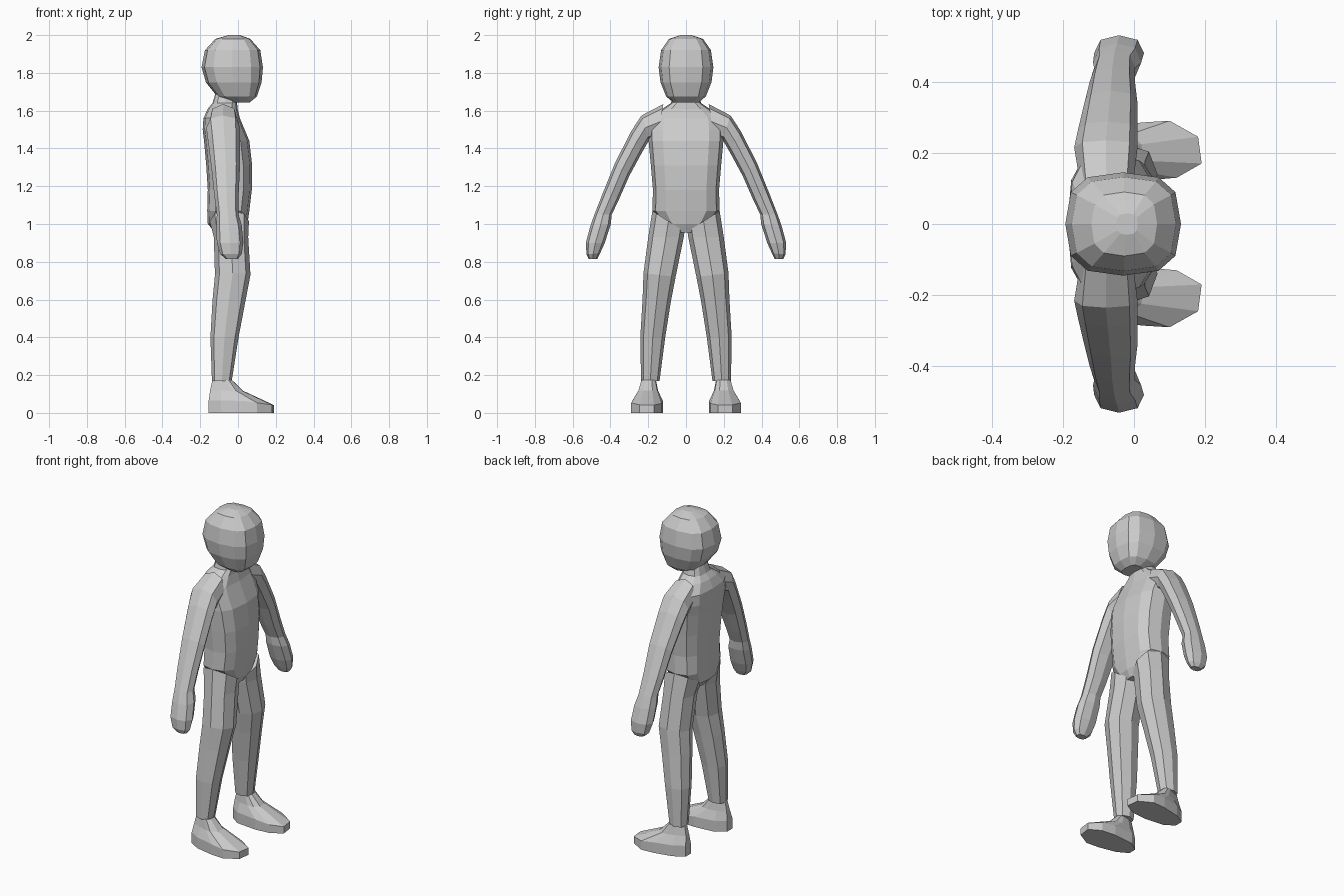
import bpy, bmesh, math
from mathutils import Vector


def ring(a, b, x0, x1, n=8, power=0.85):
    """Rounded section between two (y, z) points, spanning x0..x1."""
    a, b = Vector((0, *a)), Vector((0, *b))
    mid, half = (a + b) / 2, (b - a) / 2
    soft = lambda v: math.copysign(abs(v) ** power, v) if abs(v) > 1e-6 else 0.0
    pts = []
    for i in range(n):
        t = 2 * math.pi * i / n
        p = mid + half * soft(math.cos(t))
        p.x = (x0 + x1) / 2 + (x1 - x0) / 2 * soft(math.sin(t))
        pts.append(p)
    return pts


def level(z, y, x0, x1, n=12, power=0.7):
    return ring((-y, z), (y, z), x0, x1, n, power)


def loft(name, rings, mirror=False):
    bm = bmesh.new()
    loops = [[bm.verts.new(p) for p in r] for r in rings]
    for lo, hi in zip(loops, loops[1:]):
        n = len(lo)
        for i in range(n):
            j = (i + 1) % n
            bm.faces.new((lo[i], lo[j], hi[j], hi[i]))
    bm.faces.new(loops[0])
    bm.faces.new(loops[-1])
    bmesh.ops.recalc_face_normals(bm, faces=bm.faces)
    mesh = bpy.data.meshes.new(name)
    bm.to_mesh(mesh)
    bm.free()
    obj = bpy.data.objects.new(name, mesh)
    bpy.context.collection.objects.link(obj)
    if mirror:
        m = obj.modifiers.new("mirror", 'MIRROR')
        m.use_axis = (False, True, False)
        m.use_mirror_merge = False
    return obj


# head: boxy rounded form
loft("head", [level(*r) for r in (
    (1.642, 0.065, -0.03, 0.06), (1.675, 0.105, -0.11, 0.10),
    (1.75, 0.135, -0.17, 0.125), (1.83, 0.145, -0.193, 0.132),
    (1.92, 0.132, -0.175, 0.118), (1.98, 0.09, -0.12, 0.065),
    (2.0, 0.03, -0.05, 0.01))])

# torso with neck and seat
loft("torso", [level(*r) for r in (
    (0.955, 0.05, -0.12, 0.03), (1.0, 0.12, -0.16, 0.05),
    (1.07, 0.178, -0.163, 0.06), (1.18, 0.175, -0.16, 0.073),
    (1.31, 0.186, -0.168, 0.075), (1.44, 0.198, -0.18, 0.06),
    (1.5, 0.2, -0.187, 0.035), (1.56, 0.19, -0.183, 0.01),
    (1.61, 0.125, -0.16, -0.002), (1.64, 0.08, -0.135, -0.005),
    (1.69, 0.068, -0.12, -0.01))])

# arms: shoulder to mitten hand
loft("arm", [ring(*r) for r in (
    ((0.15, 1.45), (0.12, 1.635), -0.155, 0.0),
    ((0.195, 1.445), (0.235, 1.575), -0.168, 0.01),
    ((0.235, 1.375), (0.288, 1.495), -0.158, 0.01),
    ((0.30, 1.255), (0.375, 1.325), -0.14, 0.01),
    ((0.355, 1.13), (0.44, 1.165), -0.125, 0.003),
    ((0.393, 1.05), (0.485, 1.05), -0.112, 0.003),
    ((0.398, 1.0), (0.508, 0.985), -0.115, 0.02),
    ((0.43, 0.90), (0.53, 0.90), -0.112, 0.028),
    ((0.455, 0.845), (0.527, 0.84), -0.095, 0.02),
    ((0.47, 0.815), (0.515, 0.815), -0.065, 0.0))], mirror=True)

# legs: tilted hip section down to ankle
loft("leg", [ring(*r) for r in (
    ((0.008, 0.96), (0.178, 1.07), -0.15, 0.058),
    ((0.012, 0.93), (0.20, 0.93), -0.128, 0.054),
    ((0.055, 0.72), (0.225, 0.74), -0.122, 0.066),
    ((0.08, 0.59), (0.23, 0.60), -0.135, 0.04),
    ((0.11, 0.40), (0.242, 0.40), -0.146, 0.003),
    ((0.14, 0.17), (0.238, 0.17), -0.138, -0.033))], mirror=True)

# feet: sole outline, rim, instep, ankle
sole = [(-0.155, 0.175), (-0.155, 0.225), (-0.09, 0.262), (0.02, 0.285),
        (0.10, 0.29), (0.18, 0.245), (0.19, 0.17), (0.12, 0.13),
        (0.03, 0.122), (-0.10, 0.135)]


def shrink(x, y, f, z):
    return Vector((-0.085 + (x + 0.085) * f[0], 0.19 + (y - 0.19) * f[1], z))


base = [Vector((x, y, 0)) for x, y in sole]
rim = [Vector((x, y, 0.066 - 0.13 * max(x, 0))) for x, y in sole]
instep = [shrink(x, y, (0.40 if x > -0.08 else 0.9, 0.62), 0.118) for x, y in sole]
ankle = [shrink(x, y, (0.19 if x > -0.08 else 0.72, 0.45), 0.175) for x, y in sole]
loft("foot", [base, rim, instep, ankle], mirror=True)
